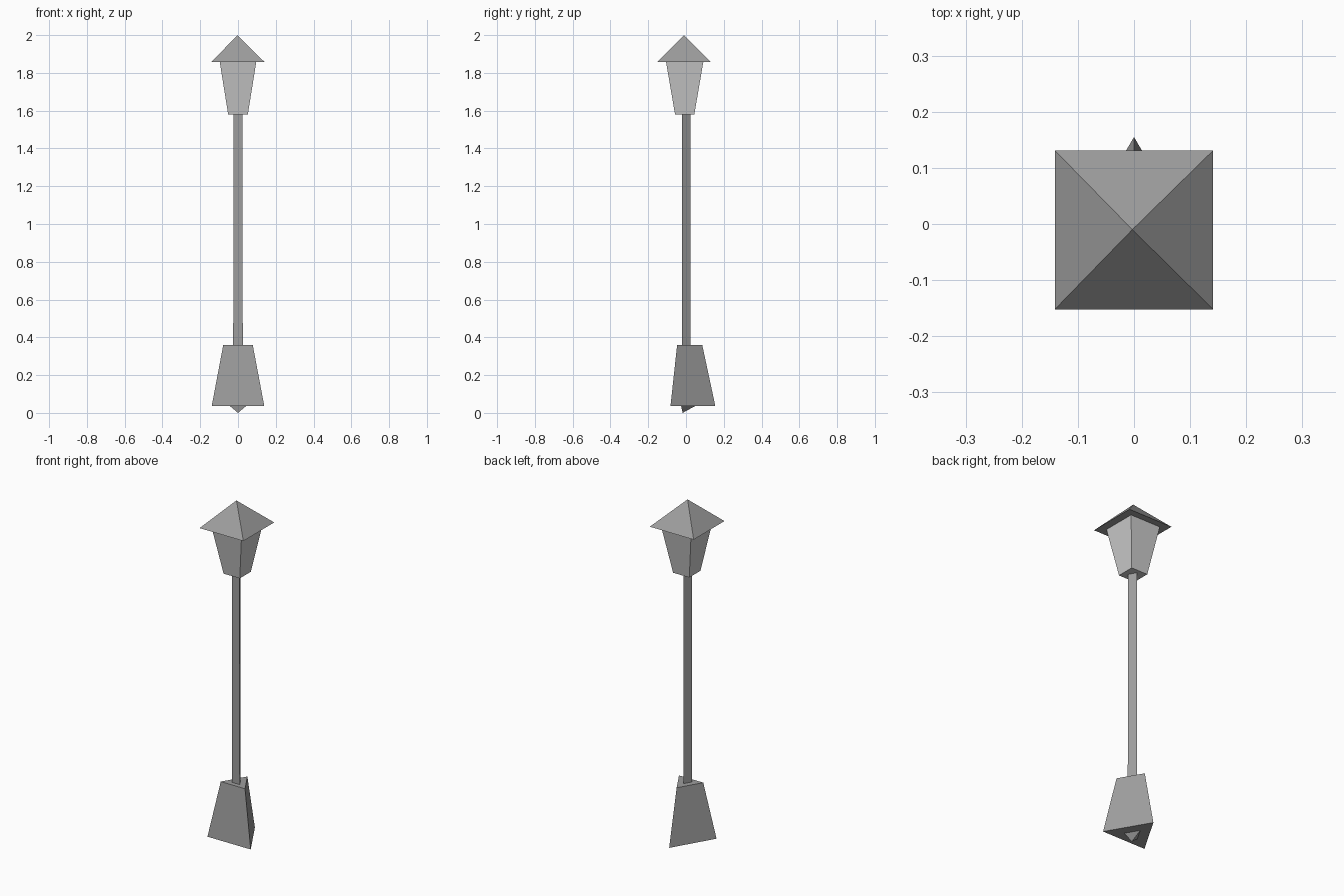
import bpy

if "Cube" in bpy.data.objects:
    bpy.data.objects.remove(bpy.data.objects["Cube"])

# Dark iron grey
iron = bpy.data.materials.new("dark_iron")
iron.diffuse_color = (0.34, 0.34, 0.34, 1)
iron.use_nodes = True
iron.node_tree.nodes["Principled BSDF"].inputs["Base Color"].default_value = iron.diffuse_color


def loft(name, rings, mat=None):
    """Capped low-poly solid through matching rings; a one-point ring makes an apex."""
    verts, idx = [], []
    for ring in rings:
        idx.append(list(range(len(verts), len(verts) + len(ring))))
        verts += ring
    n = max(len(r) for r in idx)
    faces = []
    for lo, hi in zip(idx, idx[1:]):
        for i in range(n):
            j = (i + 1) % n
            if len(hi) == 1:
                faces.append((lo[i], lo[j], hi[0]))
            elif len(lo) == 1:
                faces.append((lo[0], hi[j], hi[i]))
            else:
                faces.append((lo[i], lo[j], hi[j], hi[i]))
    if len(idx[0]) > 1:
        faces.append(tuple(reversed(idx[0])))
    if len(idx[-1]) > 1:
        faces.append(tuple(idx[-1]))
    mesh = bpy.data.meshes.new(name)
    mesh.from_pydata(verts, [], faces)
    if mat:
        mesh.materials.append(mat)
    obj = bpy.data.objects.new(name, mesh)
    bpy.context.collection.objects.link(obj)
    return obj


def tri(half, front, back, z):
    return [(-half, front, z), (half, front, z), (0, back, z)]


def quad(half, front, back, z):
    return [(-half, front, z), (half, front, z), (half, back, z), (-half, back, z)]


# Three-sided tapered foot with a small ground spike
loft("base", [tri(0.139, -0.082, 0.155, 0.037), tri(0.078, -0.047, 0.086, 0.36)], iron)
loft("ground_spike", [[(0, -0.018, 0)], tri(0.045, -0.026, 0.052, 0.038)], iron)

# Three-sided post
loft("post", [tri(0.026, -0.02, 0.024, 0.03), tri(0.023, -0.02, 0.023, 1.60)], iron)

# Four-sided lantern flaring upward
loft("lantern", [quad(0.052, -0.058, 0.044, 1.58), quad(0.097, -0.106, 0.092, 1.86)])

# Pyramid roof
loft("roof", [quad(0.141, -0.152, 0.131, 1.857), [(-0.003, -0.01, 2.0)]], iron)
